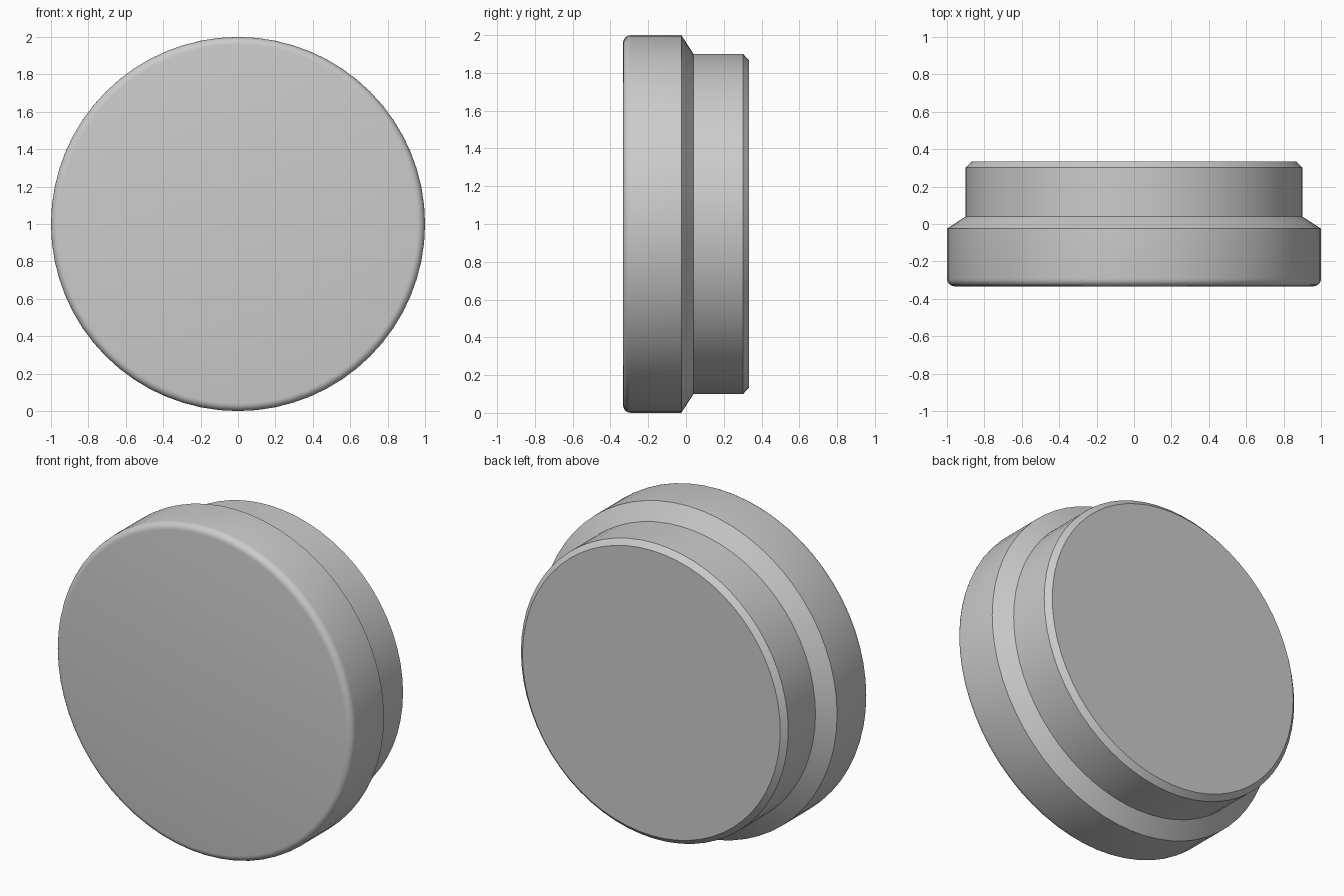
import bpy, bmesh, math

if "Cube" in bpy.data.objects:
    bpy.data.objects.remove(bpy.data.objects["Cube"])

SIDES = 64
FILLET = 0.04
FRONT, BACK = -0.333, 0.333

# Half profile as (radius, y): rounded front rim, body, cone step, neck, back chamfer
profile = [(0, FRONT)]
for i in range(6):
    a = math.radians(90 * i / 5)
    profile.append((1 - FILLET + FILLET * math.sin(a), FRONT + FILLET - FILLET * math.cos(a)))
profile += [(1, -0.025), (0.9, 0.04), (0.9, 0.302), (0.868, BACK), (0, BACK)]

# Revolve the profile around the y axis
bm = bmesh.new()
verts = [bm.verts.new((r, y, 0)) for r, y in profile]
edges = [bm.edges.new(pair) for pair in zip(verts, verts[1:])]
bmesh.ops.spin(bm, geom=verts + edges, cent=(0, 0, 0), axis=(0, 1, 0),
               angle=math.tau, steps=SIDES, use_merge=True)
bmesh.ops.remove_doubles(bm, verts=bm.verts, dist=1e-5)

# Merge the flat end triangles into clean discs
for y in (FRONT, BACK):
    centre = [v for v in bm.verts if abs(v.co.x) + abs(v.co.z) < 1e-4 and abs(v.co.y - y) < 1e-4]
    bmesh.ops.dissolve_verts(bm, verts=centre)
bmesh.ops.recalc_face_normals(bm, faces=bm.faces)

mesh = bpy.data.meshes.new("stepped_disc")
bm.to_mesh(mesh)
bm.free()
disc = bpy.data.objects.new("stepped_disc", mesh)
bpy.context.collection.objects.link(disc)
disc.location.z = 1

# Smooth round walls, crisp steps
bpy.context.view_layer.objects.active = disc
disc.select_set(True)
bpy.ops.object.shade_smooth_by_angle(angle=math.radians(30))
